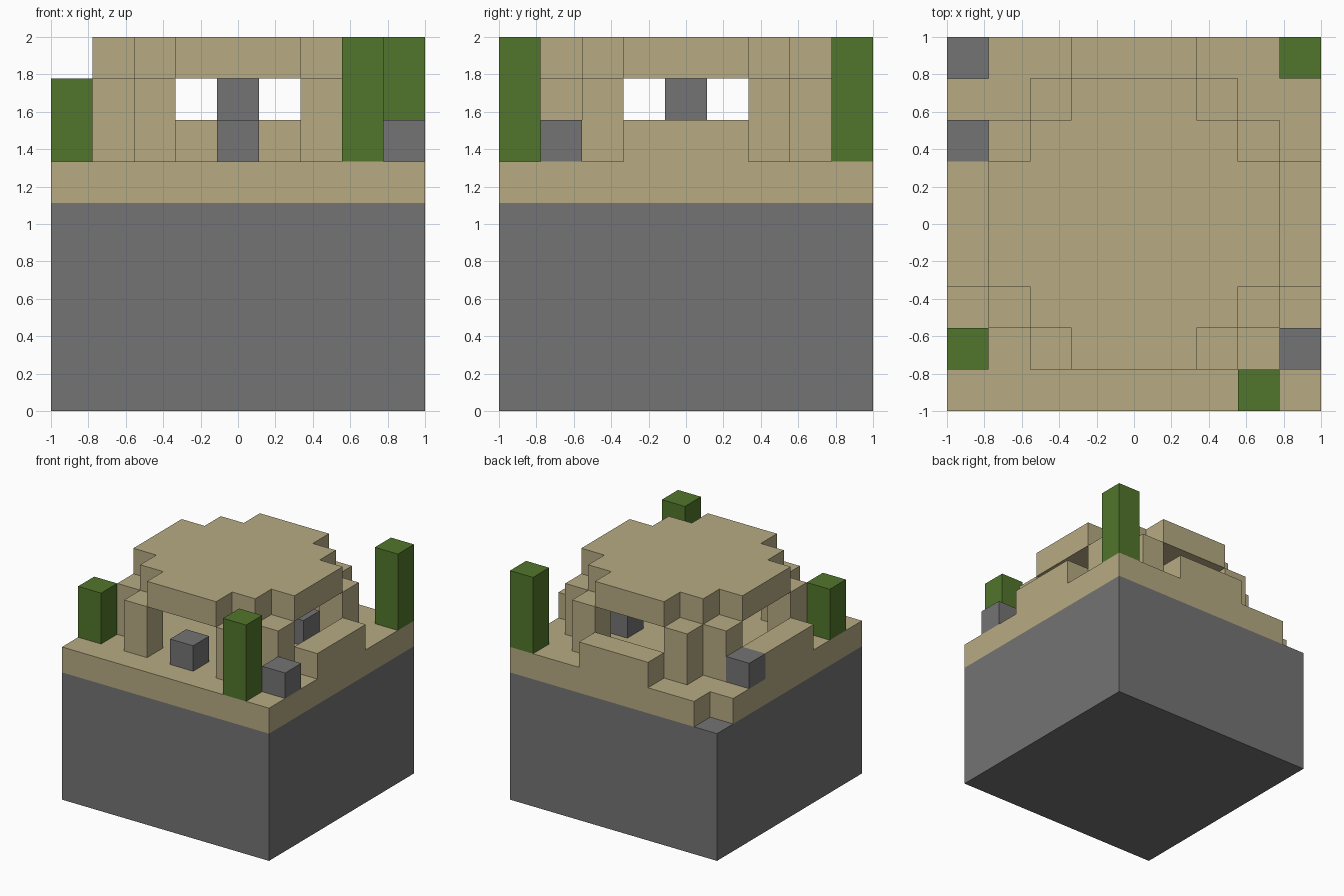
import bpy
import bmesh

if "Cube" in bpy.data.objects:
    bpy.data.objects.remove(bpy.data.objects["Cube"], do_unlink=True)

CELL = 2 / 9  # the whole model sits on a 9 x 9 x 9 block grid


def make_material(name, colour):
    mat = bpy.data.materials.new(name)
    mat.use_nodes = True
    mat.diffuse_color = (*colour, 1)
    mat.node_tree.nodes["Principled BSDF"].inputs["Base Color"].default_value = (*colour, 1)
    return mat


stone = make_material("stone grey", (0.174, 0.174, 0.174))
sand = make_material("sand", (0.474, 0.407, 0.227))
green = make_material("cactus green", (0.084, 0.181, 0.025))


def slab(name, outline, bottom, height, mat):
    """Extrude a plan outline, given in grid cells, into a solid."""
    bm = bmesh.new()
    verts = [bm.verts.new((x * CELL - 1, y * CELL - 1, bottom * CELL)) for x, y in outline]
    face = bm.faces.new(verts)
    top = bmesh.ops.extrude_face_region(bm, geom=[face])["geom"]
    moved = [v for v in top if isinstance(v, bmesh.types.BMVert)]
    bmesh.ops.translate(bm, verts=moved, vec=(0, 0, height * CELL))
    bmesh.ops.recalc_face_normals(bm, faces=bm.faces)
    mesh = bpy.data.meshes.new(name)
    bm.to_mesh(mesh)
    bm.free()
    mesh.materials.append(mat)
    obj = bpy.data.objects.new(name, mesh)
    bpy.context.scene.collection.objects.link(obj)
    return obj


def block(name, x, y, z, mat, size=(1, 1, 1)):
    w, d, h = size
    return slab(name, [(x, y), (x + w, y), (x + w, y + d), (x, y + d)], z, h, mat)


# Ground: stone below, sand layer with one missing corner block
block("stone_base", 0, 0, 0, stone, (9, 9, 5))
slab("sand_layer", [(0, 0), (9, 0), (9, 9), (1, 9), (1, 8), (0, 8)], 5, 1, sand)

# Stepped roof: one corner staircase, turned around the centre
corner = [(6, 1), (6, 2), (7, 2), (7, 3), (8, 3)]
roof = []
for turn in range(4):
    roof += corner
    corner = [(9 - y, x) for x, y in corner]
slab("roof", roof, 8, 1, sand)

# Pairs of pillars at each corner of the roof
for x_name, near_x, far_x in (("right", 1, 2), ("left", 7, 6)):
    for y_name, near_y, far_y in (("front", 1, 2), ("back", 7, 6)):
        block(f"{y_name}_{x_name}_outer_pillar", near_x, far_y, 6, sand, (1, 1, 2))
        block(f"{y_name}_{x_name}_inner_pillar", far_x, near_y, 6, sand, (1, 1, 2))

# Benches on three sides, the front stays open
block("back_bench", 3, 8, 6, sand, (3, 1, 1))
for name, x in (("right_bench", 0), ("left_bench", 8)):
    block(name, x, 3, 6, sand, (1, 3, 1))

# Stone blocks and the central post
for name, x, y in (("front_stone", 4, 1), ("corner_stone", 8, 1),
                   ("bench_stone", 0, 6), ("inner_stone", 6, 5)):
    block(name, x, y, 6, stone)
block("centre_post", 4, 4, 6, stone, (1, 1, 2))

# Cacti
for name, x, y, height in (("short_cactus", 0, 1, 2), ("front_cactus", 7, 0, 3),
                           ("back_cactus", 8, 8, 3)):
    block(name, x, y, 6, green, (1, 1, height))
